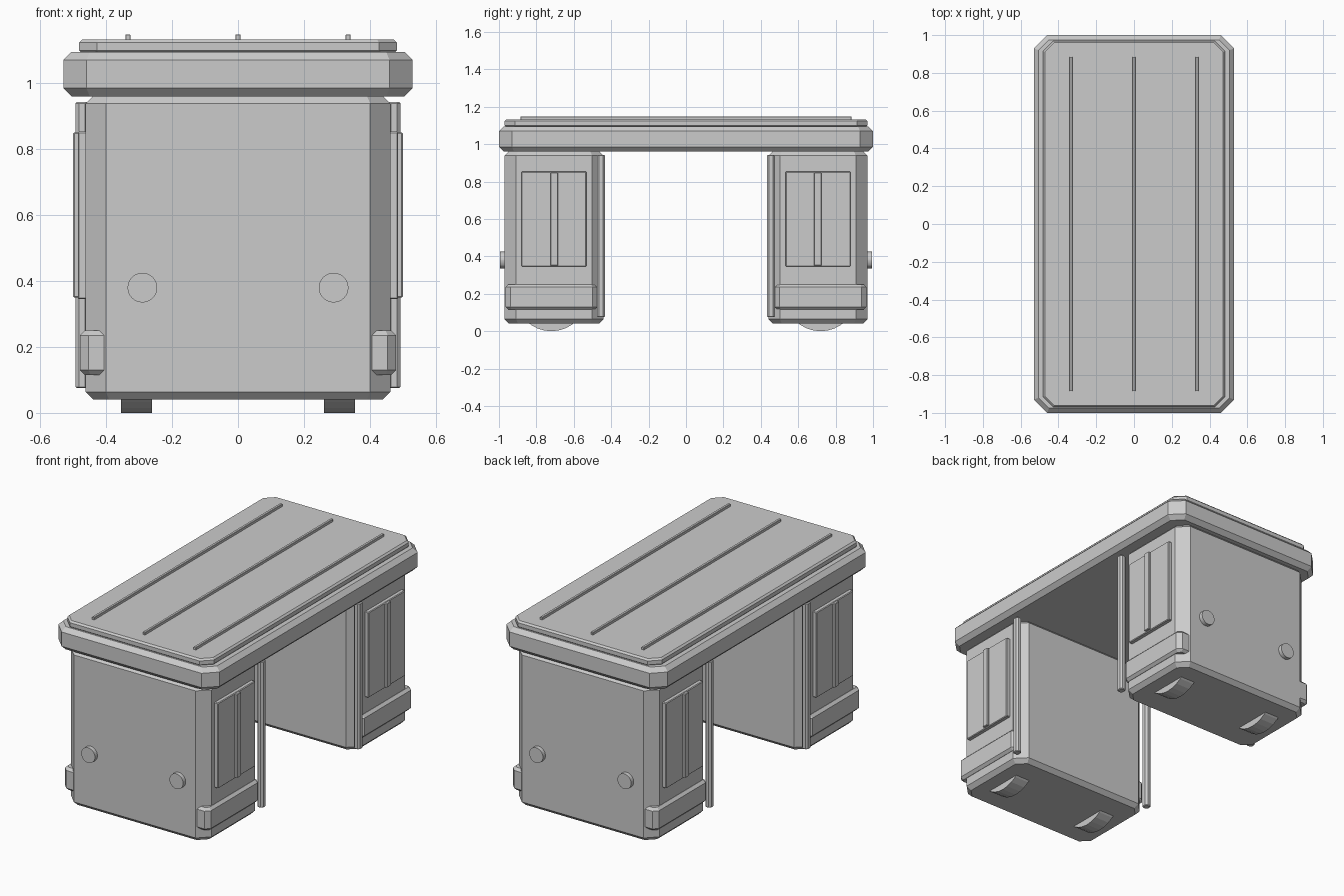
import bpy
import math
from mathutils import Matrix

cube = bpy.data.objects.get("Cube")
if cube:
    bpy.data.objects.remove(cube, do_unlink=True)

import bmesh

# Single grey finish
grey = bpy.data.materials.new("plain grey")
grey.use_nodes = True
tone = (0.6, 0.6, 0.6, 1)
grey.diffuse_color = tone
grey.node_tree.nodes["Principled BSDF"].inputs["Base Color"].default_value = tone


def finish(name, bm):
    bmesh.ops.recalc_face_normals(bm, faces=bm.faces)
    mesh = bpy.data.meshes.new(name)
    bm.to_mesh(mesh)
    bm.free()
    mesh.materials.append(grey)
    obj = bpy.data.objects.new(name, mesh)
    bpy.context.collection.objects.link(obj)
    return obj


def outline(hx, hy, cut):
    """Rectangle with cut corners, counter-clockwise."""
    return [(hx, -hy + cut), (hx, hy - cut), (hx - cut, hy), (-hx + cut, hy),
            (-hx, hy - cut), (-hx, -hy + cut), (-hx + cut, -hy), (hx - cut, -hy)]


def block(name, xs, ys, zs, cut, bevel):
    """Block with cut vertical corners and chamfered top and bottom rims."""
    cx, cy = sum(xs) / 2, sum(ys) / 2
    hx, hy = abs(xs[1] - xs[0]) / 2, abs(ys[1] - ys[0]) / 2
    levels = [(zs[0], bevel), (zs[0] + bevel, 0), (zs[1] - bevel, 0), (zs[1], bevel)]
    bm = bmesh.new()
    rings = []
    for z, inset in levels:
        corner = cut - inset * (2 - math.sqrt(2))
        pts = outline(hx - inset, hy - inset, corner)
        rings.append([bm.verts.new((cx + x, cy + y, z)) for x, y in pts])
    for low, high in zip(rings, rings[1:]):
        for i in range(8):
            j = (i + 1) % 8
            bm.faces.new((low[i], low[j], high[j], high[i]))
    bm.faces.new(rings[0][::-1])
    bm.faces.new(rings[-1])
    return finish(name, bm)


def cylinder(name, centre, radius, depth, axis, sides):
    turn = Matrix.Rotation(math.pi / 2, 4, 'Y' if axis == 'X' else 'X')
    bm = bmesh.new()
    bmesh.ops.create_cone(bm, cap_ends=True, segments=sides, radius1=radius,
                          radius2=radius, depth=depth,
                          matrix=Matrix.Translation(centre) @ turn)
    return finish(name, bm)


# Desk top: thick slab, raised plate and three thin strips
block("top_slab", (-0.53, 0.53), (-1, 1), (0.96, 1.095), 0.07, 0.025)
block("top_plate", (-0.482, 0.482), (-0.97, 0.97), (1.09, 1.133), 0.055, 0.01)
for x in (-0.334, 0, 0.334):
    block("top_strip", (x - 0.008, x + 0.008), (-0.885, 0.885), (1.125, 1.148), 0.002, 0.002)

# Two pedestals, mirrored front to back
for end, s in (("front", -1), ("back", 1)):
    def span(a, b):
        return (s * a, s * b)

    block(end + "_pedestal", (-0.463, 0.463), span(0.44, 0.97), (0.04, 0.962), 0.062, 0.024)
    block(end + "_band", (-0.48, 0.48), span(0.475, 0.965), (0.115, 0.25), 0.026, 0.015)

    for side, m in (("left", 1), ("right", -1)):
        tag = end + "_" + side
        # Side panel with central rib, and the corner post
        block(tag + "_panel", (m * 0.44, m * 0.486), span(0.532, 0.88), (0.345, 0.853), 0.004, 0.004)
        block(tag + "_rib", (m * 0.47, m * 0.5), span(0.684, 0.725), (0.35, 0.85), 0.004, 0.003)
        block(tag + "_post", (m * 0.453, m * 0.493), span(0.433, 0.476), (0.075, 0.943), 0.011, 0.004)
        # Round knob on the outer face and rounded foot underneath
        cylinder(tag + "_knob", (m * 0.29, s * 0.972, 0.38), 0.045, 0.044, 'Y', 32)
        cylinder(tag + "_foot", (m * 0.308, s * 0.72, 0.193), 0.193, 0.094, 'X', 32)
